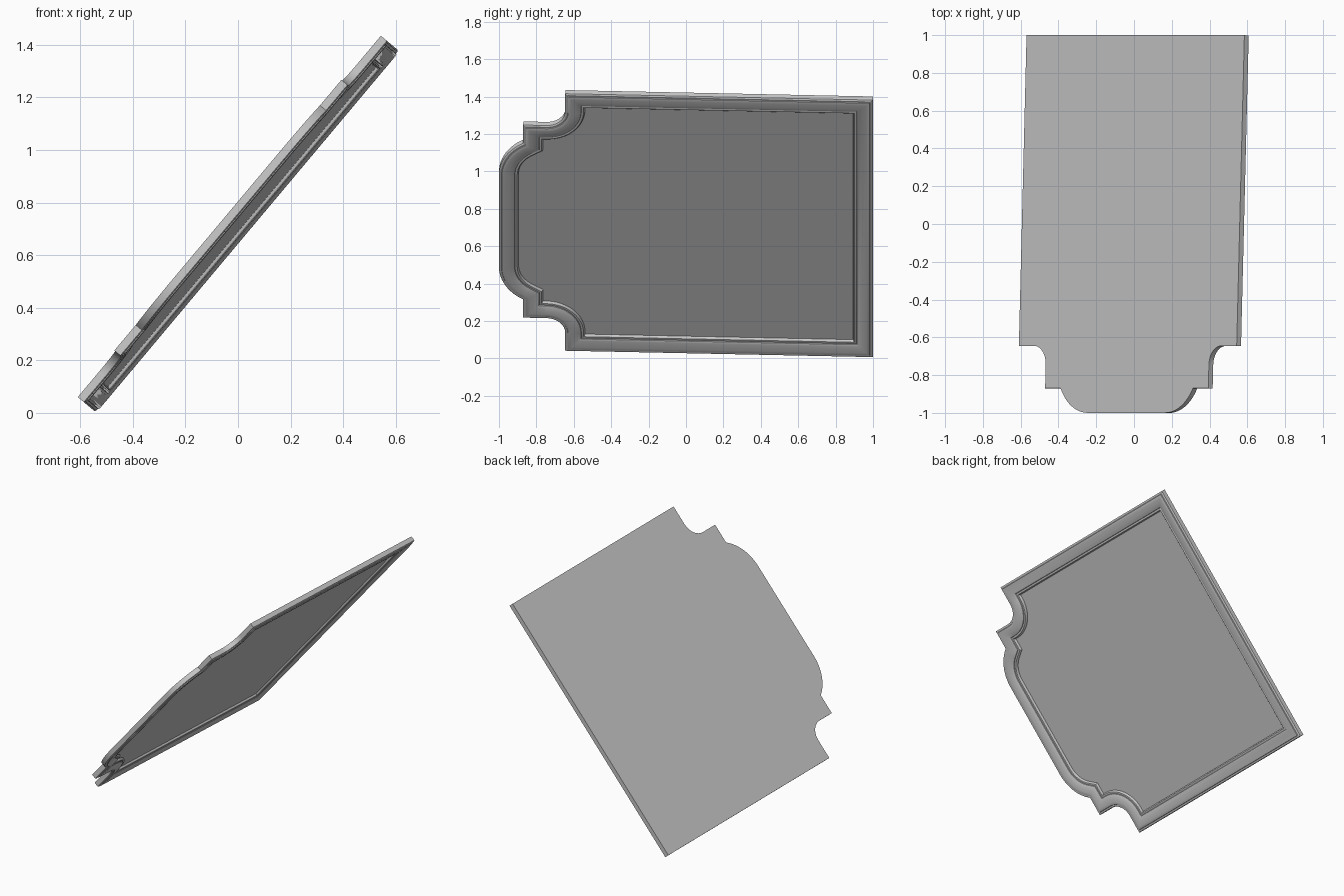
import bpy
import bmesh
from math import cos, sin, radians
from mathutils import Vector, Matrix

cube = bpy.data.objects.get("Cube")
if cube:
    bpy.data.objects.remove(cube, do_unlink=True)

BOARD = 0.013      # backing board thickness
ARC_STEPS = 12


def arc(cx, cy, r, start, end):
    """Points along a circular arc, angles in degrees."""
    angles = [radians(start + (end - start) * i / ARC_STEPS) for i in range(ARC_STEPS + 1)]
    return [Vector((cx + r * cos(a), cy + r * sin(a))) for a in angles]


def panel_outline():
    """Counter-clockwise outline: shaped end at -y, square end at +y."""
    half = arc(0.32, -0.74, 0.26, -90, -30)             # rounded shoulder
    half += [Vector((0.672, -0.87))]                    # stepped corner
    half += arc(0.772, -0.745, 0.10, 180, 90)           # concave cove
    half += [Vector((0.897, -0.645)), Vector((0.897, 1.0))]
    return half + [Vector((-p.x, p.y)) for p in reversed(half)]


def inset(points, distance):
    """Mitred inward offset of a counter-clockwise loop."""
    result = []
    for i, p in enumerate(points):
        d1 = (p - points[i - 1]).normalized()
        d2 = (points[(i + 1) % len(points)] - p).normalized()
        n1, n2 = Vector((-d1.y, d1.x)), Vector((-d2.y, d2.x))
        result.append(p + (n1 + n2) * (distance / (1 + n1.dot(n2))))
    return result


def add_loop(bm, points, height):
    # The moulded side is local -z
    return [bm.verts.new((p.x, p.y, -height)) for p in points]


def bridge(bm, a, b):
    for i in range(len(a)):
        j = (i + 1) % len(a)
        bm.faces.new((a[i], a[j], b[j], b[i]))


def finish(bm, name, matrix):
    bmesh.ops.recalc_face_normals(bm, faces=bm.faces)
    mesh = bpy.data.meshes.new(name)
    bm.to_mesh(mesh)
    bm.free()
    obj = bpy.data.objects.new(name, mesh)
    bpy.context.collection.objects.link(obj)
    obj.matrix_world = matrix
    bpy.ops.object.select_all(action='DESELECT')
    obj.select_set(True)
    bpy.context.view_layer.objects.active = obj
    bpy.ops.object.shade_smooth_by_angle(angle=radians(30))
    return obj


# Leaning pose: wide axis climbs to +x, long axis dips slightly to the back
pose = (Matrix.Translation((-0.017, 0, 0.734))
        @ Matrix.Rotation(radians(-50), 4, 'Y')
        @ Matrix.Rotation(radians(-1.85), 4, 'X'))

outline = panel_outline()

# Backing board
bm = bmesh.new()
back = add_loop(bm, outline, 0)
front = add_loop(bm, outline, BOARD)
bridge(bm, back, front)
bm.faces.new(back)
bm.faces.new(front)
finish(bm, "backing_board", pose)

# Moulded border: (inset, height) cross-section swept around the outline
profile = [(0, BOARD), (0, 0.030), (0.006, 0.034), (0.014, 0.034),
           (0.016, 0.038), (0.024, 0.040), (0.034, 0.040), (0.055, 0.038),
           (0.074, 0.034), (0.084, 0.030), (0.086, 0.026), (0.092, 0.028),
           (0.098, 0.027), (0.103, 0.022), (0.105, BOARD)]
bm = bmesh.new()
loops = [add_loop(bm, inset(outline, d), h) for d, h in profile]
for i, loop in enumerate(loops):
    bridge(bm, loops[i - 1], loop)
finish(bm, "moulded_border", pose)
